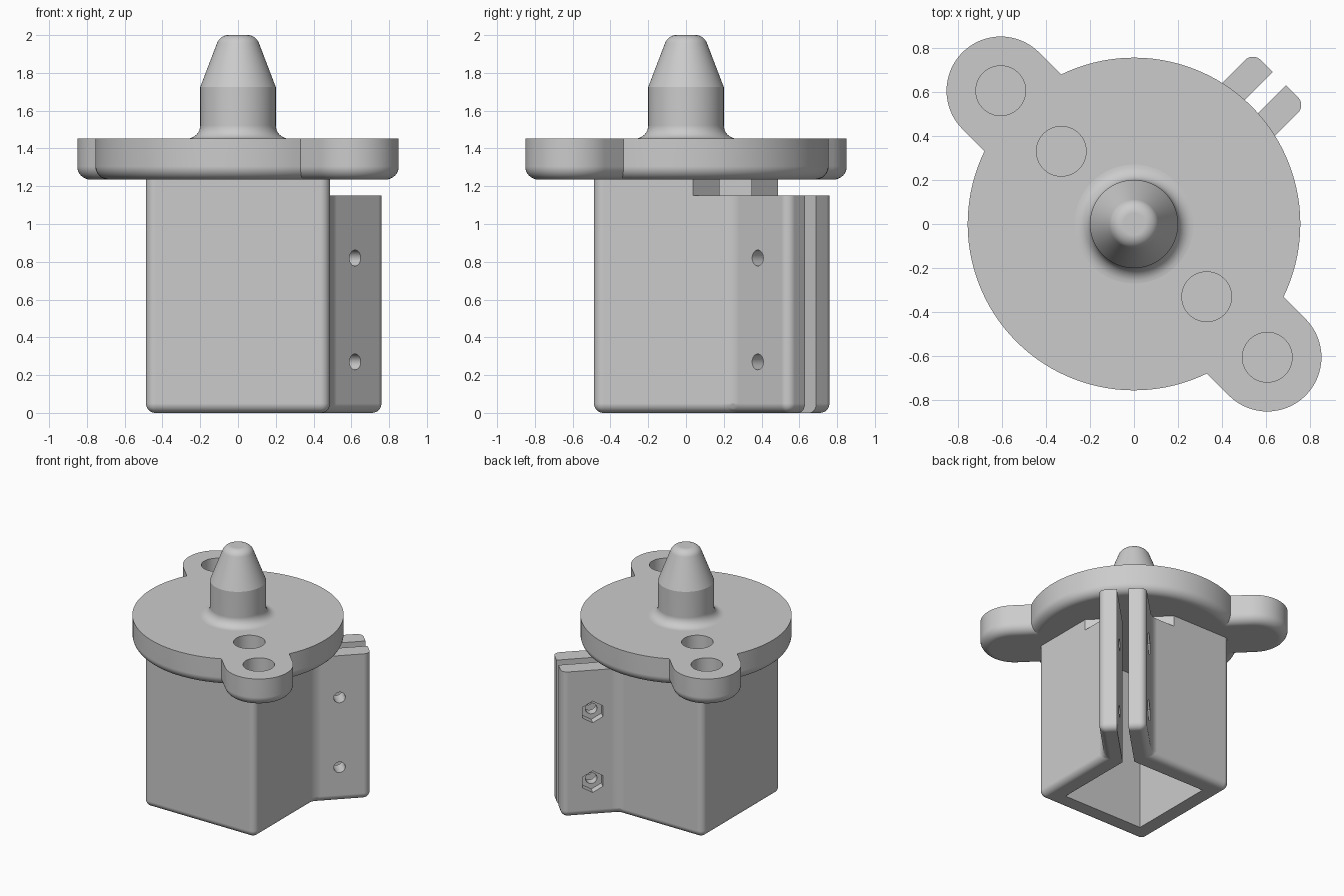
import bpy, bmesh
from math import pi, sin, cos, sqrt, asin, radians

cube = bpy.data.objects.get("Cube")
if cube:
    bpy.data.objects.remove(cube, do_unlink=True)

GREY = (0.6, 0.6, 0.6, 1)
mat = bpy.data.materials.new("light_grey")
mat.use_nodes = True
mat.diffuse_color = GREY
mat.node_tree.nodes["Principled BSDF"].inputs["Base Color"].default_value = GREY

DIAG = pi / 4            # clamp direction
BODY, WALL = 0.487, 0.14
FLANGE_END, FLANGE_OUT, GAP = 0.933, 0.17, 0.042
CLAMP_TOP, PLATE_Z0, PLATE_Z1 = 1.15, 1.235, 1.452


def loft(name, rings, cap=True):
    """Skin a list of equal-length rings of 3D points."""
    bm = bmesh.new()
    loops = [[bm.verts.new(p) for p in ring] for ring in rings]
    for a, b in zip(loops, loops[1:]):
        for i in range(len(a)):
            j = (i + 1) % len(a)
            bm.faces.new((a[i], a[j], b[j], b[i]))
    if cap:
        bm.faces.new(loops[0][::-1])
        bm.faces.new(loops[-1])
    bmesh.ops.recalc_face_normals(bm, faces=bm.faces)
    me = bpy.data.meshes.new(name)
    bm.to_mesh(me)
    bm.free()
    ob = bpy.data.objects.new(name, me)
    bpy.context.collection.objects.link(ob)
    me.materials.append(mat)
    return ob


def block(name, x, y, z, turn=0):
    corners = [(x[0], y[0]), (x[1], y[0]), (x[1], y[1]), (x[0], y[1])]
    ob = loft(name, [[(a, b, h) for a, b in corners] for h in z])
    ob.rotation_euler.z = turn
    return ob


def cylinder(name, radius, depth, loc, rot=(0, 0, 0), sides=48):
    bpy.ops.mesh.primitive_cylinder_add(vertices=sides, radius=radius, depth=depth,
                                        location=loc, rotation=rot)
    ob = bpy.context.object
    ob.name = name
    ob.data.materials.append(mat)
    return ob


def activate(ob):
    bpy.ops.object.select_all(action='DESELECT')
    ob.select_set(True)
    bpy.context.view_layer.objects.active = ob


def cut(ob, cutter):
    cutter.hide_render = True
    mod = ob.modifiers.new("cut", 'BOOLEAN')
    mod.operation, mod.solver, mod.object = 'DIFFERENCE', 'EXACT', cutter
    activate(ob)
    bpy.ops.object.modifier_apply(modifier=mod.name)
    bpy.data.objects.remove(cutter, do_unlink=True)


def finish(ob):
    activate(ob)
    bpy.ops.object.shade_smooth_by_angle(angle=radians(18))
    mod = ob.modifiers.new("normals", 'WEIGHTED_NORMAL')
    mod.keep_sharp = True


def diag(u, v):
    """Point u along the clamp diagonal and v across it."""
    return ((u + v) / sqrt(2), (u - v) / sqrt(2))


# Clamp body: square sleeve with a flange block on one corner
join = BODY - FLANGE_OUT * sqrt(2)
outline = [(-BODY, -BODY), (BODY, -BODY), (BODY, join), diag(FLANGE_END, FLANGE_OUT),
           diag(FLANGE_END, -FLANGE_OUT), (join, BODY), (-BODY, BODY)]
body = loft("clamp_body", [[(x, y, z) for x, y in outline] for z in (0, PLATE_Z0 + 0.01)])
bm = bmesh.new()
bm.from_mesh(body.data)
edges = [e for e in bm.edges if min(v.co.z for v in e.verts) < 0.01]
bmesh.ops.bevel(bm, geom=edges, offset=0.05, segments=8, profile=0.5,
                affect='EDGES', clamp_overlap=False)
bm.to_mesh(body.data)
bm.free()

# Square socket, relief slot under the plate, clamp slit
inner = BODY - WALL
cut(body, block("socket", (-inner, inner), (-inner, inner), (-0.2, 1.4)))
cut(body, block("relief", (0.37, 1.2), (-1, 1), (CLAMP_TOP, 1.5), DIAG))
cut(body, block("slit", (0.3, 1.2), (-GAP, GAP), (-0.3, 1.2), DIAG))

# Bolt holes with hexagonal nut pockets on the back flange
for z in (0.27, 0.82):
    rot = (pi / 2, 0, DIAG)
    cut(body, cylinder("bolt_hole", 0.042, 0.6, (*diag(0.707, 0), z), rot, 32))
    cut(body, cylinder("nut_pocket", 0.085, 0.14, (*diag(0.707, -0.18), z), rot, 6))
finish(body)


# Round plate with two ears and a rounded lower edge
def plate_ring(inset, z):
    disc, ear, reach = 0.755 - inset, 0.246 - inset, 0.605 * sqrt(2)
    a = asin(ear / disc)
    pts = []
    for side in (0, pi):
        turn = side - DIAG
        local = [(reach + ear * cos(t), ear * sin(t))
                 for t in (-pi / 2 + pi * i / 32 for i in range(33))]
        local += [(disc * cos(t), disc * sin(t))
                  for t in (a + (pi - 2 * a) * i / 48 for i in range(49))]
        pts += [(x * cos(turn) - y * sin(turn), x * sin(turn) + y * cos(turn), z)
                for x, y in local]
    return pts


FILLET = 0.07
rings = [plate_ring(FILLET * (1 - sin(t)), PLATE_Z0 + FILLET * (1 - cos(t)))
         for t in (pi / 2 * i / 8 for i in range(9))]
plate = loft("eared_plate", rings + [plate_ring(0, PLATE_Z1)])
for d in (-0.605, -0.33, 0.33, 0.605):
    cut(plate, cylinder("pin_hole", 0.113, 0.3, (d, -d, PLATE_Z1)))
finish(plate)

# Tapered spindle: flared foot, straight shank, cone, rounded tip
profile = [(0.27, PLATE_Z1 - 0.01)]
profile += [(0.27 - 0.07 * sin(t), PLATE_Z1 + 0.07 * (1 - cos(t)))
            for t in (pi / 2 * i / 8 for i in range(9))]
profile += [(0.2, 1.725)]
lean = radians(20)
profile += [(0.05 + 0.065 * cos(t), 1.935 + 0.065 * sin(t))
            for t in (lean + (pi / 2 - lean) * i / 8 for i in range(9))]
N = 64
spindle = loft("spindle", [[(r * cos(2 * pi * i / N), r * sin(2 * pi * i / N), z)
                            for i in range(N)] for r, z in profile])
finish(spindle)
